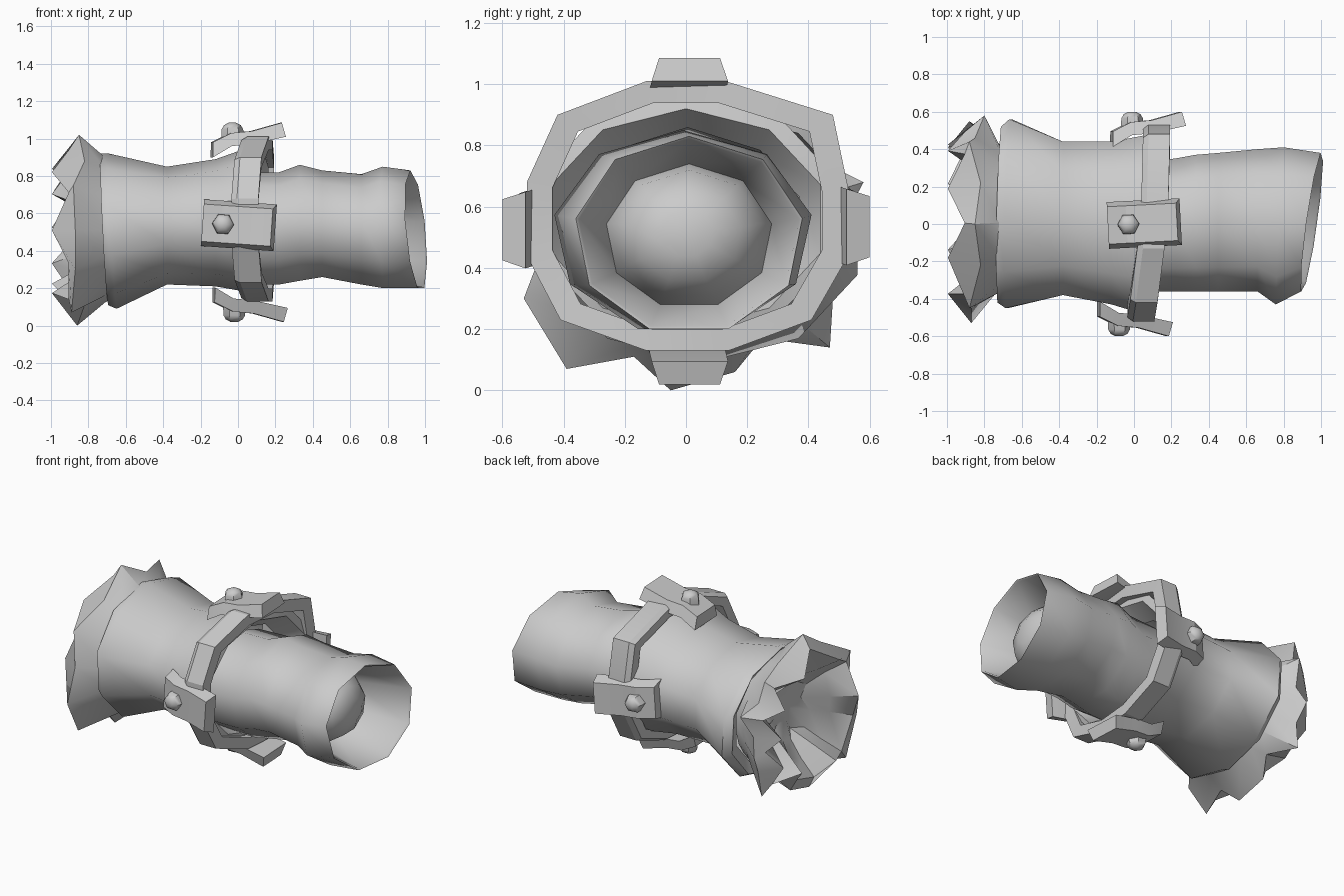
import bpy, bmesh, math
from mathutils import Vector

if "Cube" in bpy.data.objects:
    bpy.data.objects.remove(bpy.data.objects["Cube"])

GREY = bpy.data.materials.new("plain_grey")
GREY.diffuse_color = (0.6, 0.6, 0.6, 1)
GREY.use_nodes = True
GREY.node_tree.nodes["Principled BSDF"].inputs["Base Color"].default_value = GREY.diffuse_color


def make(name, rings, loop=False, caps=(False, False), angle=40):
    """Skin a list of equal-length point rings."""
    bm = bmesh.new()
    rows = [[bm.verts.new(p) for p in r] for r in rings]
    n = len(rows[0])
    pairs = list(zip(rows, rows[1:])) + ([(rows[-1], rows[0])] if loop else [])
    for a, b in pairs:
        for i in range(n):
            j = (i + 1) % n
            bm.faces.new((a[i], a[j], b[j], b[i]))
    if caps[0]:
        bm.faces.new(rows[0][::-1])
    if caps[1]:
        bm.faces.new(rows[-1])
    bmesh.ops.recalc_face_normals(bm, faces=bm.faces)
    me = bpy.data.meshes.new(name)
    bm.to_mesh(me)
    bm.free()
    ob = bpy.data.objects.new(name, me)
    bpy.context.collection.objects.link(ob)
    me.materials.append(GREY)
    bpy.ops.object.select_all(action='DESELECT')
    ob.select_set(True)
    bpy.context.view_layer.objects.active = ob
    bpy.ops.object.shade_smooth_by_angle(angle=math.radians(angle))
    return ob


def oval(x, y0, y1, z0, z1, n=10, ty=0.0, tz=0.0):
    """Polygon across x exactly filling the y/z range; ty, tz lean its plane."""
    ang = [math.pi / 2 + 2 * math.pi * i / n for i in range(n)]
    cm = max(math.cos(a) for a in ang)
    lo = min(math.sin(a) for a in ang)
    pts = []
    for a in ang:
        y = (y0 + y1) / 2 + (y1 - y0) / 2 * math.cos(a) / cm
        z = z0 + (z1 - z0) * (math.sin(a) - lo) / (1 - lo)
        pts.append((x + ty * (y - (y0 + y1) / 2) + tz * (z - (z0 + z1) / 2), y, z))
    return pts


# Wide waisted sleeve, open at the band end
make("sleeve", [
    oval(-0.66, -0.34, 0.42, 0.17, 0.83),
    oval(-0.715, -0.42, 0.52, 0.11, 0.92, ty=0.02, tz=-0.05),
    oval(-0.67, -0.45, 0.56, 0.09, 0.92, ty=0.02, tz=-0.05),
    oval(-0.38, -0.38, 0.44, 0.22, 0.85),
    oval(-0.12, -0.43, 0.44, 0.21, 0.89),
    oval(0.05, -0.47, 0.48, 0.18, 0.95, ty=0.08),
    oval(0.13, -0.48, 0.49, 0.17, 0.97, ty=0.08),
    oval(0.14, -0.44, 0.44, 0.20, 0.92, ty=0.08),
    oval(0.02, -0.37, 0.37, 0.24, 0.84, ty=0.08),
], angle=62)


# Narrower nine-sided tube with a leaning rim and a rounded plug deep inside
def nine(x, y0, y1, z0, z1, ty=0.0, tz=0.0):
    return oval(x, y0, y1, z0, z1, 9, ty, tz)


make("tube", [
    nine(0.00, -0.36, 0.33, 0.22, 0.82),
    nine(0.22, -0.36, 0.35, 0.22, 0.82),
    nine(0.33, -0.36, 0.37, 0.24, 0.86),
    nine(0.45, -0.36, 0.38, 0.26, 0.83),
    nine(0.66, -0.36, 0.40, 0.22, 0.81),
    nine(0.78, -0.43, 0.41, 0.20, 0.85, 0.05, -0.02),
    nine(0.95, -0.36, 0.38, 0.20, 0.83, 0.14, -0.09),
    nine(0.94, -0.35, 0.37, 0.21, 0.82, 0.14, -0.09),
    nine(0.62, -0.26, 0.28, 0.28, 0.74),
    nine(0.72, -0.23, 0.25, 0.31, 0.72),
    nine(0.80, -0.17, 0.18, 0.36, 0.66),
    nine(0.84, -0.08, 0.09, 0.44, 0.59),
], caps=(False, True), angle=60)

# Crown of uneven folded petals: outer rim as x, y, z, peaks and dips in turn
RIM = [(-.85, 0, 1.02), (-.82, .22, .90), (-.88, .44, .88), (-.85, .46, .74),
       (-.80, .58, .68), (-.84, .50, .53), (-.88, .55, .42), (-.86, .48, .30),
       (-.88, .47, .14), (-.82, .25, .17), (-.87, .16, .06), (-.86, -.05, 0),
       (-.82, -.17, .11), (-.89, -.39, .07), (-.87, -.53, .30), (-.87, -.45, .51),
       (-.88, -.45, .75), (-.82, -.22, .88)]
DIPS = {1, 3, 5, 7, 9, 12, 15, 17}


def crown_ring(scale, x_peak, x_dip, even=0.0, dip_scale=None):
    pts = []
    for i, (x, y, z) in enumerate(RIM):
        dy, dz = y - 0.03, z - 0.51
        r = math.hypot(dy, dz)
        s = dip_scale if dip_scale and i in DIPS else scale
        k = s * (1 - even + even * 0.5 / r)
        pts.append((x_dip if i in DIPS else x_peak, 0.03 + dy * k, 0.51 + dz * k))
    return pts


make("crown", [
    crown_ring(0.68, -0.62, -0.62, 1),
    crown_ring(0.78, -0.71, -0.71, 1),
    RIM,
    crown_ring(0.84, -0.905, -0.995, 0, 0.84),
    crown_ring(0.62, -0.82, -0.86),
    crown_ring(0.40, -0.76, -0.72),
    crown_ring(0.18, -0.72, -0.72, 1),
], caps=(False, True), angle=35)

# Clamp band, a flat-sided hoop bowed along x
OUT = [(-.13, 1.01), (.13, 1.01), (.48, .90), (.53, .66), (.53, .44), (.41, .23),
       (.14, .13), (-.13, .13), (-.41, .23), (-.52, .44), (-.52, .68), (-.42, .90)]


def hoop(x, s):
    return [(x + 0.08 * y - 0.09 * y * y, y * s, 0.56 + (z - 0.56) * s) for y, z in OUT]


make("clamp_band", [hoop(0.03, 0.84), hoop(0.03, 0.96), hoop(0.06, 1.0),
                    hoop(0.175, 1.0), hoop(0.175, 0.84)], loop=True, angle=20)

# Bent plates with bolts, on four sides of the band: along, outer, inner
BEND = [(-.15, -.06, -.14), (-.05, -.01, -.08), (.06, 0, -.07), (.24, .045, -.03)]


def clamp(side, turn, dist, cz, dx, twist):
    a, t = math.radians(turn), math.radians(twist)
    out = Vector((0, math.cos(a), math.sin(a)))
    u = Vector((1, 0, 0))
    v = out.cross(u)
    u, v = u * math.cos(t) + v * math.sin(t), v * math.cos(t) - u * math.sin(t)
    org = Vector((dx, 0, cz)) + out * dist

    def at(p, q, h):
        return org + u * p + v * q + out * h

    make(side + "_plate", [[at(p - 0.02 * (p > .2), -.10, h), at(p - 0.02 * (p > .2), .10, h),
                            at(p, .125, k), at(p, -.125, k)]
                           for p, h, k in BEND], caps=(True, True), angle=15)
    make(side + "_bolt", [[at(-.04 + r * math.cos(i * math.pi / 3),
                              r * math.sin(i * math.pi / 3), h) for i in range(6)]
                          for r, h in ((.06, -.05), (.058, .01), (.045, .032), (.02, .045))],
         caps=(False, True), angle=50)


clamp("top", 90, 0.50, 0.54, 0.01, 3)
clamp("bottom", 270, 0.475, 0.54, 0.02, -3)
clamp("front", 180, 0.555, 0.54, -0.04, -4)
clamp("back", 0, 0.555, 0.55, 0.03, 4)
